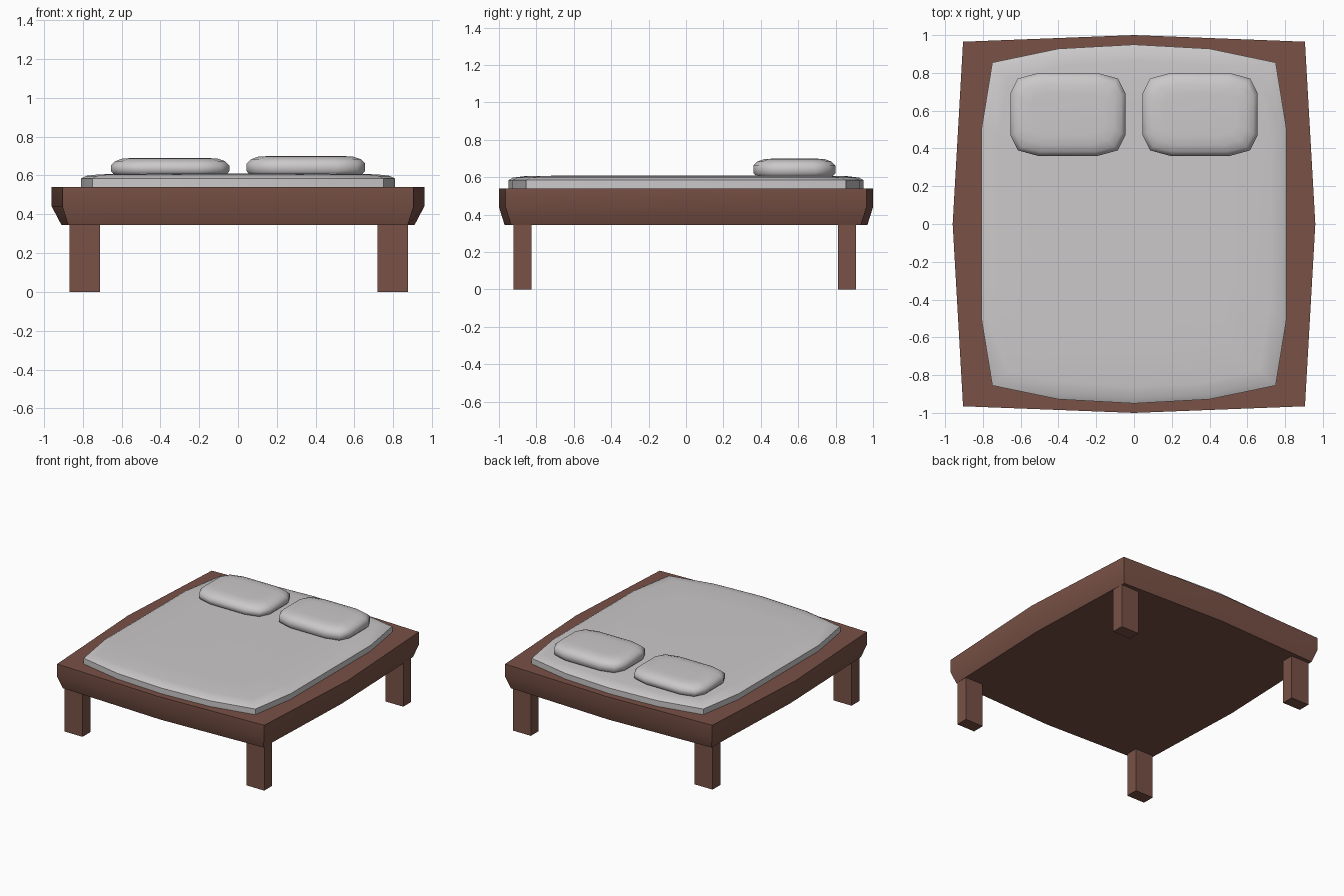
import bpy, bmesh, math

if "Cube" in bpy.data.objects:
    bpy.data.objects.remove(bpy.data.objects["Cube"])


def material(name, rgb):
    m = bpy.data.materials.new(name)
    m.diffuse_color = (*rgb, 1)
    m.use_nodes = True
    m.node_tree.nodes["Principled BSDF"].inputs["Base Color"].default_value = m.diffuse_color
    return m


WOOD = material("brown wood", (0.19, 0.083, 0.061))
LINEN = material("pale grey linen", (0.60, 0.58, 0.585))


def stack(name, rings, mat, angle, loc=(0, 0, 0)):
    """Solid lofted through rings of (outline points, z), capped at both ends."""
    bm = bmesh.new()
    loops = [[bm.verts.new((x, y, z)) for x, y in pts] for pts, z in rings]
    n = len(loops[0])
    for a, b in zip(loops, loops[1:]):
        for i in range(n):
            j = (i + 1) % n
            bm.faces.new((a[i], a[j], b[j], b[i]))
    bm.faces.new(loops[0][::-1])
    bm.faces.new(loops[-1])
    bmesh.ops.recalc_face_normals(bm, faces=bm.faces)
    me = bpy.data.meshes.new(name)
    bm.to_mesh(me)
    bm.free()
    me.materials.append(mat)
    ob = bpy.data.objects.new(name, me)
    ob.location = loc
    bpy.context.collection.objects.link(ob)
    bpy.ops.object.select_all(action='DESELECT')
    ob.select_set(True)
    bpy.context.view_layer.objects.active = ob
    bpy.ops.object.shade_smooth_by_angle(angle=math.radians(angle))
    return ob


def four_way(quarter):
    """Mirror a +x +y quarter outline (counter-clockwise) into a full loop."""
    half = quarter + [(-x, y) for x, y in reversed(quarter)]
    full = half + [(-x, -y) for x, y in half]
    out = []
    for p in full:
        if not out or math.dist(p, out[-1]) > 1e-4:
            out.append(p)
    if math.dist(out[0], out[-1]) < 1e-4:
        out.pop()
    return out


def inset(pts, d):
    """Shrink an outline so its extents move in by about d."""
    mx = max(abs(p[0]) for p in pts)
    my = max(abs(p[1]) for p in pts)
    return [(x * (1 - d / mx), y * (1 - d / my)) for x, y in pts]


# bed frame: slightly bulging slab with a chamfered lower edge
slab = four_way([(0.96, 0), (0.905, 0.965), (0, 1.0)])
lower = four_way([(0.91, 0), (0.875, 0.935), (0, 0.97)])
stack("bed_frame", [(lower, 0.345), (slab, 0.44), (slab, 0.54)], WOOD, 40)

# mattress with softened top edge
pad = four_way([(0.808, 0.5), (0.75, 0.855), (0.40, 0.928), (0, 0.95)])
stack("mattress", [(pad, 0.535), (pad, 0.585), (inset(pad, 0.025), 0.598),
                   (inset(pad, 0.09), 0.606), (inset(pad, 0.3), 0.609)], LINEN, 50)

# pillows
cushion = four_way([(0.305, 0.11), (0.265, 0.19), (0.155, 0.22)])
for side, x, top in (("left", -0.35, 0.69), ("right", 0.35, 0.70)):
    stack(side + "_pillow",
          [(inset(cushion, 0.02), 0.60), (cushion, 0.622), (cushion, top - 0.038),
           (inset(cushion, 0.022), top - 0.016), (inset(cushion, 0.06), top - 0.003),
           (inset(cushion, 0.11), top)], LINEN, 60, (x, 0.58, 0))

# legs
post = four_way([(0.078, 0.048)])
for sx, cx in (("left", -0.79), ("right", 0.798)):
    for sy, cy in (("front", -0.875), ("back", 0.86)):
        stack(f"{sy}_{sx}_leg", [(post, 0), (post, 0.36)], WOOD, 30, (cx, cy, 0))
